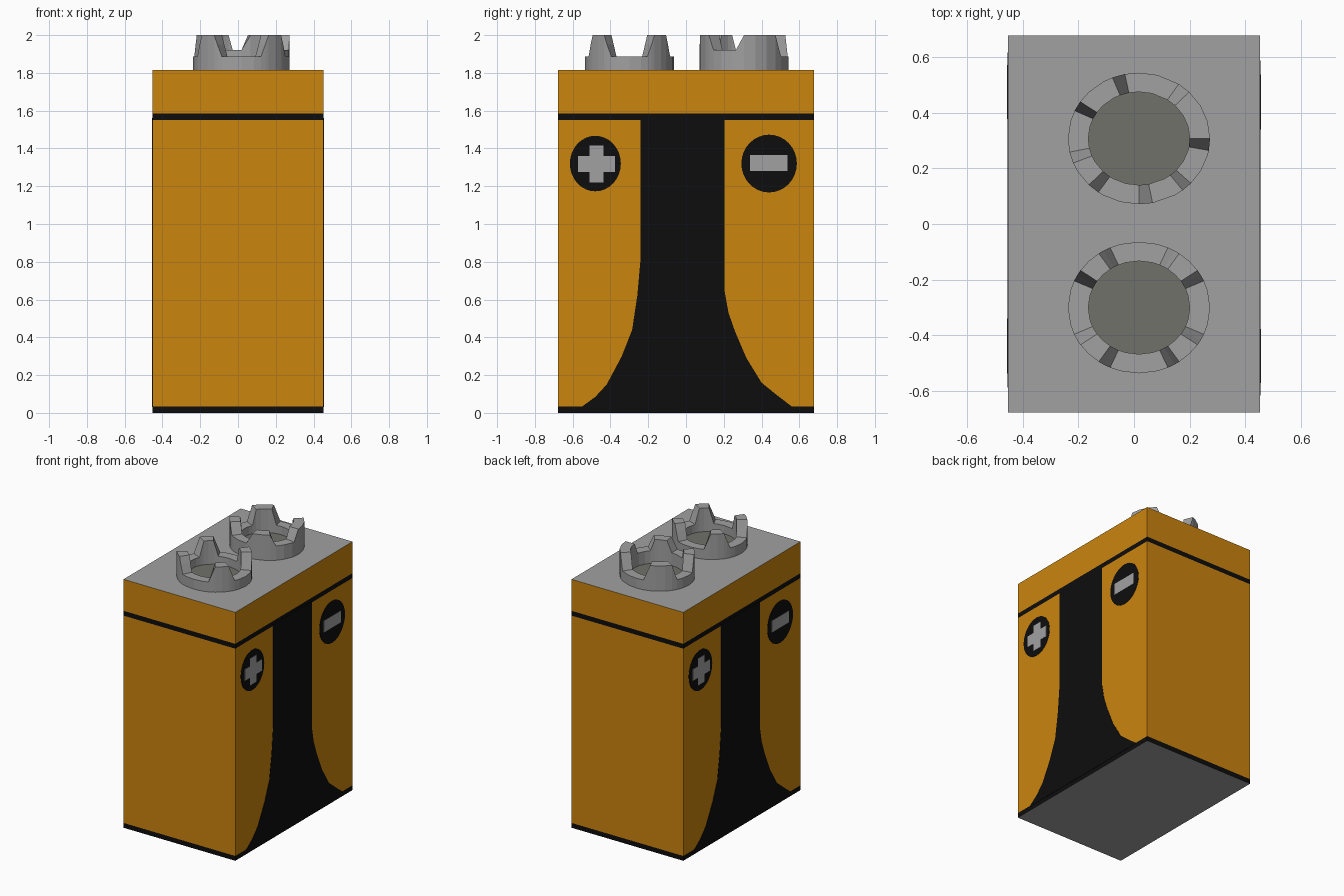
import bpy, bmesh, math

if "Cube" in bpy.data.objects:
    bpy.data.objects.remove(bpy.data.objects["Cube"])


def material(name, rgb):
    m = bpy.data.materials.new(name)
    m.diffuse_color = (*rgb, 1)
    m.use_nodes = True
    m.node_tree.nodes["Principled BSDF"].inputs["Base Color"].default_value = m.diffuse_color
    return m


ORANGE = material("orange", (0.60, 0.232, 0.0045))
BLACK = material("black", (0.004, 0.004, 0.004))
GREY = material("metal grey", (0.355, 0.355, 0.355))
DARK = material("contact grey", (0.165, 0.165, 0.145))

HX, HY, TOP = 0.452, 0.677, 1.815


def finish(name, bm, mats):
    bmesh.ops.recalc_face_normals(bm, faces=bm.faces)
    me = bpy.data.meshes.new(name)
    bm.to_mesh(me)
    bm.free()
    for m in mats:
        me.materials.append(m)
    ob = bpy.data.objects.new(name, me)
    bpy.context.collection.objects.link(ob)
    return ob


# Battery case: stacked box sections, coloured by height
def make_case():
    bm = bmesh.new()
    levels = [0, 0.035, 1.55, 1.585, TOP]
    rows = [[bm.verts.new((sx * HX, sy * HY, z))
             for sx, sy in ((-1, -1), (1, -1), (1, 1), (-1, 1))] for z in levels]
    for i in range(len(levels) - 1):
        for k in range(4):
            n = (k + 1) % 4
            f = bm.faces.new((rows[i][k], rows[i][n], rows[i + 1][n], rows[i + 1][k]))
            f.material_index = i % 2 == 0        # bottom and upper stripes are black
    for row in (rows[0], rows[-1]):
        bm.faces.new(row).material_index = 2
    finish("case", bm, [ORANGE, BLACK, GREY])


# Thin painted plate on a side face; side = -1 is the half-turned copy
def plate(name, outline, depth, mat, side):
    bm = bmesh.new()
    x0, x1 = HX - 0.001, HX + depth
    a = [bm.verts.new((side * x0, side * y, z)) for y, z in outline]
    b = [bm.verts.new((side * x1, side * y, z)) for y, z in outline]
    bm.faces.new(a)
    bm.faces.new(b)
    for i in range(len(a)):
        j = (i + 1) % len(a)
        bm.faces.new((a[i], a[j], b[j], b[i]))
    finish(name, bm, [mat])


def ellipse(cy, cz, ry, rz, n=32):
    return [(cy + ry * math.cos(2 * math.pi * i / n),
             cz + rz * math.sin(2 * math.pi * i / n)) for i in range(n)]


def cross(cy, cz, ly, lz, wy, wz):
    quarter = [(ly, wz), (wy, wz), (wy, lz)]
    pts = (quarter + [(-y, z) for y, z in quarter[::-1]]
           + [(-y, -z) for y, z in quarter] + [(y, -z) for y, z in quarter[::-1]])
    return [(cy + y, cz + z) for y, z in pts]


# Terminal crown: ring whose rim height follows prongs and gaps around the circle
def terminal(name, cx, cy, keys):
    def height(a):
        ext = [(keys[-1][0] - 360, keys[-1][1])] + keys + [(keys[0][0] + 360, keys[0][1])]
        for (a0, h0), (a1, h1) in zip(ext, ext[1:]):
            if a0 <= a <= a1:
                return h0 + (h1 - h0) * (a - a0) / max(a1 - a0, 1e-6)

    angles = {float(a % 360) for a, _ in keys}
    for a in range(0, 360, 15):
        if all(abs(a - k) > 4 for k in angles):
            angles.add(float(a))
    bm = bmesh.new()
    cols = []
    for a in sorted(angles):
        c, s, h = math.cos(math.radians(a)), math.sin(math.radians(a)), height(a)
        cols.append([bm.verts.new((cx + rx * c, cy + ry * s, z)) for rx, ry, z in (
            (0.255, 0.236, TOP - 0.005), (0.255, 0.236, h),
            (0.182, 0.167, h), (0.182, 0.167, TOP - 0.005))])
    for i, p in enumerate(cols):
        q = cols[(i + 1) % len(cols)]
        for k in range(4):
            n = (k + 1) % 4
            bm.faces.new((p[k], q[k], q[n], p[n]))
    finish(name, bm, [GREY])

    # Contact disc inside the crown
    bm = bmesh.new()
    rims = [[bm.verts.new((x, y, z)) for x, y in ellipse(cx, cy, 0.183, 0.168)]
            for z in (TOP - 0.005, TOP + 0.012)]
    bm.faces.new(rims[0])
    bm.faces.new(rims[1])
    for i in range(32):
        j = (i + 1) % 32
        bm.faces.new((rims[0][i], rims[0][j], rims[1][j], rims[1][i]))
    finish(name + "_contact", bm, [DARK])


make_case()

# Side label: flared black column plus the two polarity badges
left = [(-0.24, 1.56), (-0.24, 0.82), (-0.258, 0.62), (-0.285, 0.44), (-0.34, 0.3),
        (-0.42, 0.15), (-0.48, 0.085), (-0.555, 0.03)]
right = [(0.565, 0.03), (0.48, 0.095), (0.40, 0.16), (0.32, 0.29), (0.26, 0.43),
         (0.225, 0.53), (0.205, 0.64), (0.205, 1.56)]
for side, tag in ((1, "right"), (-1, "left")):
    plate("flare_" + tag, left + right, 0.002, BLACK, side)
    plate("plus_badge_" + tag, ellipse(-0.48, 1.32, 0.135, 0.147), 0.002, BLACK, side)
    plate("minus_badge_" + tag, ellipse(0.44, 1.32, 0.147, 0.153), 0.002, BLACK, side)
    plate("plus_sign_" + tag, cross(-0.474, 1.317, 0.097, 0.098, 0.036, 0.042),
          0.004, GREY, side)
    plate("minus_sign_" + tag, [(0.34, 1.28), (0.537, 1.28), (0.537, 1.365), (0.34, 1.365)],
          0.004, GREY, side)

# Front terminal: four even prongs; rear terminal: four uneven prongs
LOW, MID, HIGH = 1.887, 1.92, 2.0
even = [(q + a, h) for q in (0, 90, 180, 270)
        for a, h in ((24, LOW), (34.5, HIGH), (55.5, HIGH), (66, LOW))]
uneven = [(0, HIGH), (45, HIGH), (56, LOW), (101.5, LOW), (112, HIGH), (146, HIGH),
          (155, LOW), (192, LOW), (202, HIGH), (225, HIGH), (235, MID), (270, MID),
          (281, HIGH), (308, HIGH), (317, MID), (349.5, MID)]
terminal("front_terminal", 0.018, -0.30, even)
terminal("rear_terminal", 0.018, 0.307, uneven)
